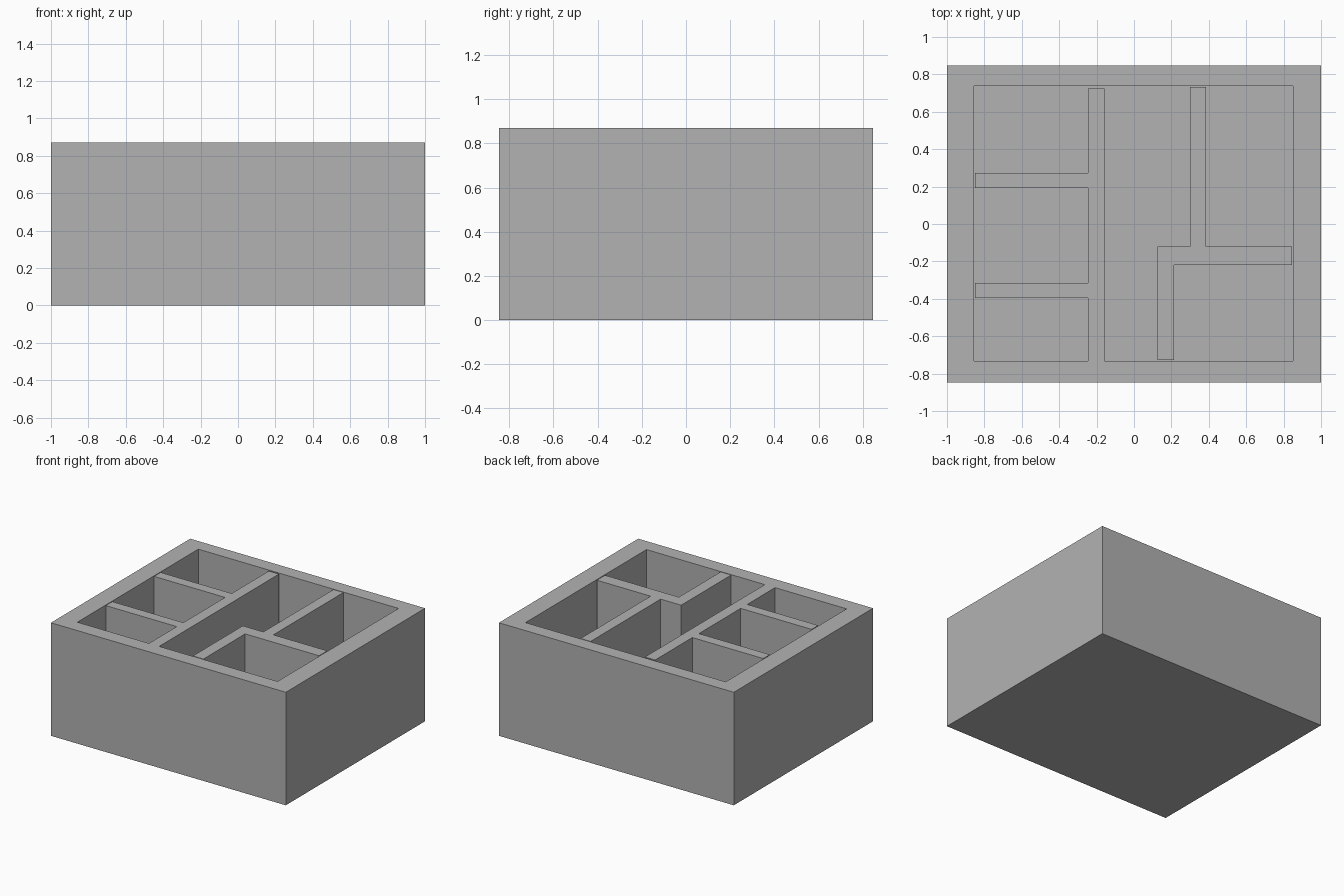
import bpy
import bmesh

if "Cube" in bpy.data.objects:
    bpy.data.objects.remove(bpy.data.objects["Cube"], do_unlink=True)

HEIGHT, FLOOR = 0.87, 0.12

grey = bpy.data.materials.new("plain_grey")
grey.use_nodes = True
grey.diffuse_color = (0.448, 0.448, 0.448, 1)
grey.node_tree.nodes["Principled BSDF"].inputs["Base Color"].default_value = grey.diffuse_color


def prism(name, outline, bottom, top):
    """Extrude a counter-clockwise floor-plan outline into a solid."""
    bm = bmesh.new()
    base = bm.faces.new([bm.verts.new((x, y, bottom)) for x, y in outline])
    lifted = bmesh.ops.extrude_face_region(bm, geom=[base], use_keep_orig=True)["geom"]
    raised = [v for v in lifted if isinstance(v, bmesh.types.BMVert)]
    bmesh.ops.translate(bm, verts=raised, vec=(0, 0, top - bottom))
    bmesh.ops.recalc_face_normals(bm, faces=bm.faces)
    mesh = bpy.data.meshes.new(name)
    bm.to_mesh(mesh)
    bm.free()
    mesh.materials.append(grey)
    obj = bpy.data.objects.new(name, mesh)
    bpy.context.collection.objects.link(obj)
    return obj


# Outer block
tray = prism("tray", [(-1, -0.847), (1, -0.847), (1, 0.847), (-1, 0.847)], 0, HEIGHT)

# Cavity outline, running around the long divider and its two side shelves
L, R, F, B = -0.855, 0.85, -0.733, 0.738
wall_l, wall_r, wall_end = -0.245, -0.158, 0.725
cavity = [(L, F), (wall_l, F)]
for y0, y1 in ((-0.395, -0.315), (0.193, 0.273)):
    cavity += [(wall_l, y0), (L + 0.006, y0), (L + 0.006, y1), (wall_l, y1)]
cavity += [(wall_l, wall_end), (wall_r, wall_end), (wall_r, F), (R, F), (R, B), (L, B)]
cutter = prism("cavity_cutter", cavity, FLOOR, HEIGHT + 0.2)
cutter.hide_render = True
cutter.hide_viewport = True

cut = tray.modifiers.new("cavity", "BOOLEAN")
cut.operation = "DIFFERENCE"
cut.solver = "EXACT"
cut.object = cutter

# Freestanding branched divider on the right
prism("branched_divider", [
    (0.125, F + 0.006), (0.215, F + 0.006), (0.215, -0.22), (R - 0.006, -0.22),
    (R - 0.006, -0.12), (0.385, -0.12), (0.385, B - 0.006), (0.30, B - 0.006),
    (0.30, -0.12), (0.125, -0.12)], FLOOR - 0.01, HEIGHT)
